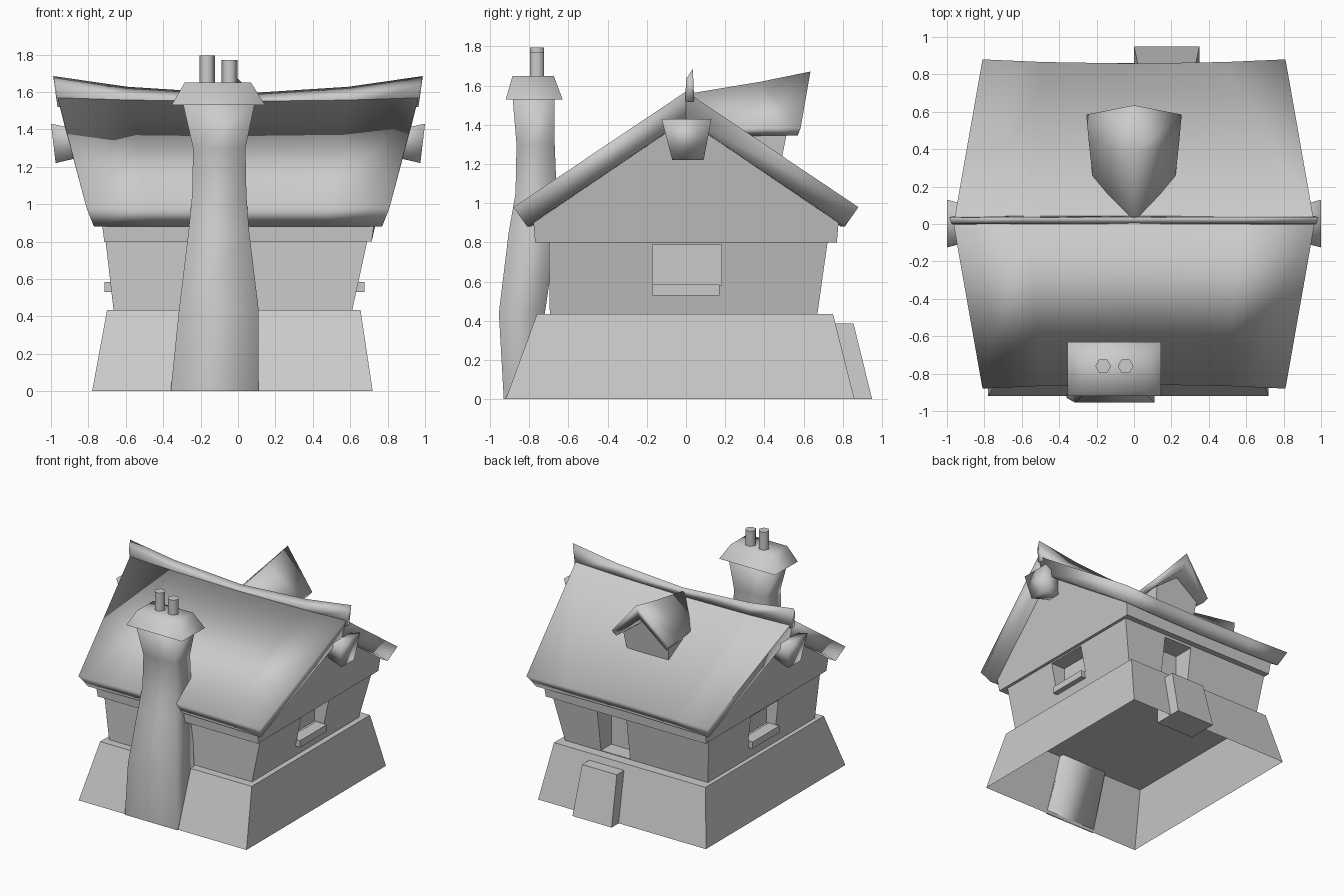
import bpy
import bmesh
import math

old = bpy.data.objects.get("Cube")
if old:
    bpy.data.objects.remove(old, do_unlink=True)

clay = bpy.data.materials.new("plain grey")
clay.use_nodes = True
GREY = (0.6, 0.6, 0.6, 1)
clay.diffuse_color = GREY
clay.node_tree.nodes["Principled BSDF"].inputs["Base Color"].default_value = GREY

ALL = 180  # smooth over every edge


def shade(obj, angle):
    bpy.ops.object.select_all(action='DESELECT')
    obj.select_set(True)
    bpy.context.view_layer.objects.active = obj
    bpy.ops.object.shade_smooth_by_angle(angle=math.radians(angle))


def loft(name, rings, caps=(True, True), angle=35):
    """Skin a list of equal-length closed rings."""
    bm = bmesh.new()
    rows = [[bm.verts.new(p) for p in ring] for ring in rings]
    for a, b in zip(rows, rows[1:]):
        for i in range(len(a)):
            j = (i + 1) % len(a)
            bm.faces.new((a[i], a[j], b[j], b[i]))
    for use, row in zip(caps, (rows[0], rows[-1])):
        if use:
            bm.faces.new(row)
    bmesh.ops.recalc_face_normals(bm, faces=bm.faces)
    mesh = bpy.data.meshes.new(name)
    bm.to_mesh(mesh)
    bm.free()
    mesh.materials.append(clay)
    obj = bpy.data.objects.new(name, mesh)
    bpy.context.collection.objects.link(obj)
    shade(obj, angle)
    return obj


def rect(x0, x1, y0, y1, z):
    return [(x0, y0, z), (x1, y0, z), (x1, y1, z), (x0, y1, z)]


def box(name, x0, x1, y0, y1, z0, z1):
    return loft(name, [rect(x0, x1, y0, y1, z0), rect(x0, x1, y0, y1, z1)])


def cut(target, cutter):
    mod = target.modifiers.new("opening", 'BOOLEAN')
    mod.operation = 'DIFFERENCE'
    mod.solver = 'EXACT'
    mod.object = cutter
    bpy.context.view_layer.objects.active = target
    bpy.ops.object.modifier_apply(modifier=mod.name)
    bpy.data.objects.remove(cutter, do_unlink=True)


# Splayed foundation, open underneath
loft("foundation", [rect(-.78, .72, -.92, .86, 0), rect(-.70, .655, -.76, .75, .435)],
     caps=(False, True))

# Ground floor walls with window and door recesses
walls = loft("lower_walls", [rect(-.665, .61, -.695, .67, .43),
                             rect(-.71, .695, -.70, .725, .82)])
for name, x0, x1 in (("left", .56, .9), ("right", -.9, -.6)):
    cut(walls, box(name + "_window_cutter", x0, x1, -.17, .18, .58, .79))
cut(walls, box("door_cutter", .03, .29, .54, .9, .44, .78))
shade(walls, 35)
box("left_window_sill", .58, .675, -.17, .17, .53, .585)
box("right_window_sill", -.715, -.62, -.17, .17, .53, .585)

# Overhanging upper storey and gables, flaring towards the ridge
gable = [(-.77, .80, .715), (-.78, .92, .73), (0, 1.46, .86),
         (.78, .92, .73), (.77, .80, .715)]
loft("upper_walls", [[(s * x, y, z) for y, z, x in gable] for s in (-1, 1)])

# Two thick roof slopes: section points are y, z and half length
section = [(.88, .98, .81), (0, 1.57, .965), (0, 1.43, .93), (.81, .88, .77)]
steps = (-1, -.6, 0, .6, 1)
for name, s, angle in (("front", -1, ALL), ("back", 1, 95)):
    loft(name + "_roof_slope", [[(t * x, s * y * (.975 + .025 * t * t),
                                  z - .02 * (1 - t * t) * (z > 1.2))
                                 for y, z, x in section] for t in steps], angle=angle)

# Thin ridge crest, sweeping up to a point at both ends
crest = []
for t in steps:
    top = 1.59 + .095 * abs(t) ** 1.8
    x = t * .965
    crest.append([(x, -.003, 1.52), (t * .975, 0, top - .05),
                  (t * .988, .035, top), (x, .042, 1.52)])
loft("ridge_crest", crest, angle=ALL)

# Ridge beam ends
for side, s in (("left", 1), ("right", -1)):
    loft(side + "_beam_end", [
        [(s * xt, -.125 * w, 1.33 + .1 * w), (s * xt, .13 * w, 1.33 + .1 * w),
         (s * xb, .09 * w, 1.33 - .11 * w), (s * xb, -.07 * w, 1.33 - .11 * w)]
        for xt, xb, w in ((.78, .76, .55), (1, .975, 1))], angle=ALL)

# Dormer roof: two slopes rising to an upturned tip, with low thin eaves
dormer = []
for y_ridge, y_eave, z_ridge, z_eave, w in ((.02, .24, 1.56, 1.38, .22),
                                             (.38, .42, 1.62, 1.385, .24),
                                             (.635, .585, 1.672, 1.385, .255)):
    dormer.append([(-w, y_eave, z_eave), (0, y_ridge, z_ridge), (w, y_eave, z_eave),
                   (w - .03, y_eave - .015, z_eave - .04), (0, y_ridge - .04, z_ridge - .12),
                   (.03 - w, y_eave - .015, z_eave - .04)])
loft("dormer_roof", dormer, angle=ALL)

# Dormer front wall
loft("dormer_wall", [[(-.18, y0, 1.16), (.18, y0, 1.16), (.2, y1, 1.36),
                      (0, y1, 1.51), (-.2, y1, 1.36)]
                     for y0, y1 in ((.1, .1), (.475, .515))])

# Chimney stack: x0, x1, y0, y1, z at each level, hugging the foundation below
stack = [(-.36, .11, -.93, -.922, 0), (-.315, .11, -.955, -.72, .44),
         (-.265, .06, -.905, -.66, .85), (-.245, .045, -.87, -.66, 1.05),
         (-.24, .04, -.865, -.67, 1.3), (-.295, .09, -.885, -.67, 1.54)]
loft("chimney_stack", [rect(*level) for level in stack], caps=(False, True), angle=ALL)
loft("chimney_cap", [rect(-.355, .145, -.92, -.63, 1.53),
                     rect(-.285, .07, -.885, -.675, 1.65)], angle=85)
for name, x, top in (("right_chimney_pot", -.165, 1.795), ("left_chimney_pot", -.045, 1.77)):
    loft(name, [[(x + .042 * math.cos(a * math.pi / 3), -.76 + .042 * math.sin(a * math.pi / 3), z)
                 for a in range(6)] for z in (1.63, top)], angle=65)

# Sloping door step at the back
loft("door_step", [rect(0, .35, .70, .95, 0), rect(.02, .33, .68, .855, .385)])
